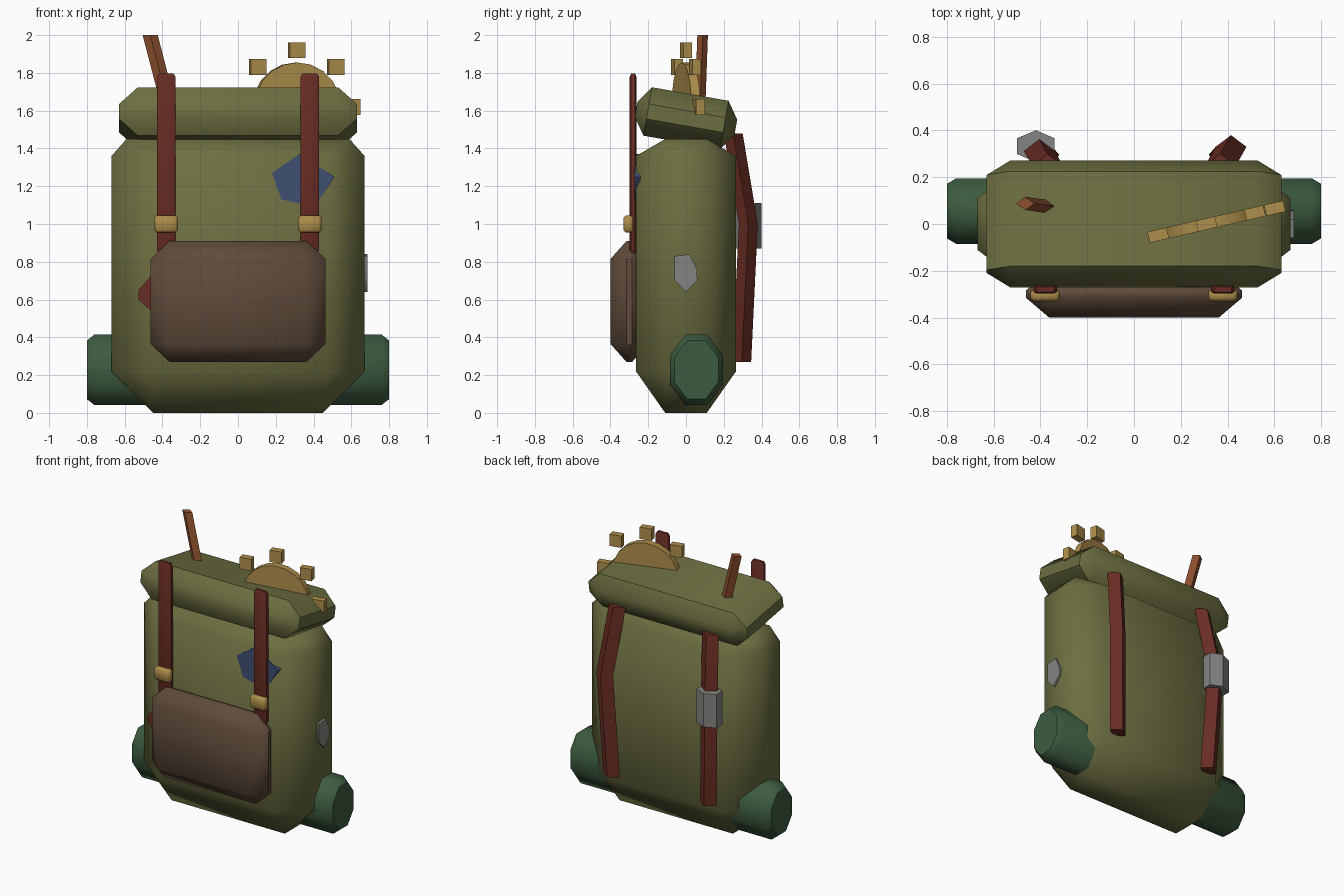
import bpy, bmesh
from math import radians, cos, sin, pi
from mathutils import Vector, Matrix
from itertools import product

cube = bpy.data.objects.get("Cube")
if cube:
    bpy.data.objects.remove(cube, do_unlink=True)


def material(name, rgb):
    m = bpy.data.materials.new(name)
    m.use_nodes = True
    m.diffuse_color = (*rgb, 1)
    bsdf = next(n for n in m.node_tree.nodes if n.type == 'BSDF_PRINCIPLED')
    bsdf.inputs["Base Color"].default_value = (*rgb, 1)
    return m


OLIVE = material("olive canvas", (0.15, 0.155, 0.052))
GREEN = material("green blanket", (0.046, 0.105, 0.05))
BROWN = material("brown leather", (0.115, 0.07, 0.043))
RED = material("red leather", (0.14, 0.026, 0.017))
WOOD = material("orange wood", (0.27, 0.08, 0.028))
GOLD = material("brass", (0.42, 0.27, 0.07))
BLUE = material("blue cloth", (0.05, 0.08, 0.17))
GREY = material("grey metal", (0.23, 0.23, 0.22))


def finish(name, bm, mat, matrix=Matrix()):
    bmesh.ops.recalc_face_normals(bm, faces=bm.faces)
    mesh = bpy.data.meshes.new(name)
    bm.to_mesh(mesh)
    bm.free()
    mesh.materials.append(mat)
    mesh.transform(matrix)
    ob = bpy.data.objects.new(name, mesh)
    bpy.context.collection.objects.link(ob)
    bpy.ops.object.select_all(action='DESELECT')
    ob.select_set(True)
    bpy.context.view_layer.objects.active = ob
    bpy.ops.object.shade_smooth_by_angle(angle=radians(46))
    return ob


def hull(name, points, mat, matrix=Matrix()):
    """Convex solid around the given points."""
    bm = bmesh.new()
    for p in points:
        bm.verts.new(p)
    bmesh.ops.convex_hull(bm, input=bm.verts[:])
    bmesh.ops.dissolve_limit(bm, angle_limit=radians(1), verts=bm.verts[:], edges=bm.edges[:])
    return finish(name, bm, mat, matrix)


def chamfer_box(name, centre, half, inset, mat, turn=Matrix()):
    """Box with every edge and corner cut flat."""
    pts = []
    for axis in range(3):
        for signs in product((-1, 1), repeat=3):
            pts.append([s * (h if i == axis else h - c)
                        for i, (s, h, c) in enumerate(zip(signs, half, inset))])
    return hull(name, pts, mat, Matrix.Translation(centre) @ turn)


def tube(name, path, rx, ry, mat):
    """Diamond section swept through the path points."""
    bm = bmesh.new()
    rings = [[bm.verts.new(Vector(p) + Vector((rx * cos(a), ry * sin(a), 0)))
              for a in (0, pi / 2, pi, pi * 1.5)] for p in path]
    for r, s in zip(rings, rings[1:]):
        for i in range(4):
            j = (i + 1) % 4
            bm.faces.new((r[i], r[j], s[j], s[i]))
    bm.faces.new(rings[0])
    bm.faces.new(rings[-1])
    return finish(name, bm, mat)


# Main bag: rectangle, octagon, octagon, rectangle stacked upward
points = []
for sx, sy in product((-1, 1), repeat=2):
    points += [(sx * 0.45, sy * 0.11, 0), (sx * 0.59, sy * 0.11, 1.45)]
    for z in (0.22, 1.36):
        points += [(sx * 0.47, sy * 0.265, z), (sx * 0.67, sy * 0.11, z)]
hull("bag_body", points, OLIVE)

# Tilted top flap
chamfer_box("top_flap", (-0.01, 1.0 * 0, 1.56), (0.63, 0.268, 0.13), (0.1, 0.062, 0.09),
            OLIVE, Matrix.Rotation(radians(-10), 4, 'X')).location.x = 0.01

# Front pouch
chamfer_box("front_pouch", (0, -0.3, 0.59), (0.463, 0.1, 0.32), (0.1, 0.085, 0.095), BROWN)

# Bedroll
octagon = [(cos(a), sin(a)) for a in (pi / 8 + i * pi / 4 for i in range(8))]
points = []
for x, k in ((0.8, 0.83), (0.76, 1)):
    for s in (-1, 1):
        points += [(s * x, 0.055 + 0.152 * k * c, 0.228 + 0.202 * k * d) for c, d in octagon]
hull("bedroll", points, GREEN)

# Straps and strap buckles on both sides
for side, s in (("left", 1), ("right", -1)):
    chamfer_box(side + "_front_strap", (s * 0.38, -0.28, 1.32), (0.05, 0.018, 0.478),
                (0.012, 0.008, 0.02), RED)
    chamfer_box(side + "_strap_buckle", (s * 0.38, -0.305, 1.0), (0.062, 0.026, 0.046),
                (0.014, 0.012, 0.014), GOLD)
    tube(side + "_shoulder_strap",
         [(s * 0.37, 0.25, 1.48), (s * 0.415, 0.33, 1.0), (s * 0.385, 0.295, 0.27)],
         0.066, 0.05, RED)

# Hexagonal clasp on the right shoulder strap
hexagon = [(cos(a), sin(a)) for a in (pi / 6 + i * pi / 3 for i in range(6))]
hull("shoulder_clasp", [(-0.42 + 0.092 * c, 0.333 + 0.068 * d, z)
                        for c, d in hexagon for z in (0.87, 1.11)], GREY)

# Sewn patches
blue = [(0.18, 1.27), (0.325, 1.37), (0.51, 1.25), (0.44, 1.14), (0.36, 1.1), (0.23, 1.13)]
hull("blue_patch", [(x, y, z) for x, z in blue for y in (-0.272, -0.24)], BLUE)
red = [(-0.527, 0.65), (-0.44, 0.75), (-0.3, 0.7), (-0.3, 0.55), (-0.43, 0.51), (-0.527, 0.6)]
hull("red_patch", [(x, y, z) for x, z in red for y in (-0.272, -0.24)], RED)
grey = [(-0.06, 0.83), (0.02, 0.84), (0.058, 0.76), (0.06, 0.7), (0, 0.64), (-0.06, 0.7)]
hull("side_patch", [(x, y, z) for y, z in grey for x in (0.65, 0.685)], GREY)

# Brass cog tucked under the flap
cog = Matrix.Translation((0.31, 0, 1.62)) @ Matrix.Rotation(radians(13), 4, 'Z')
ring = [2 * pi * i / 20 for i in range(20)]
hull("cog_disc", [(0.235 * cos(a), y, 0.235 * sin(a))
                  for a in ring for y in (-0.024, 0.024)], GOLD, cog)
for i in range(5):
    a = i * pi / 4
    hull(f"cog_tooth_{i + 1}", [(0.3 * cos(a) + x, y, 0.3 * sin(a) + z) for x, y, z in
                                product((-0.042, 0.042), (-0.024, 0.024), (-0.042, 0.042))],
         GOLD, cog)

# Wooden stick
tube("stick", [(-0.335, 0.07, 1.5), (-0.465, 0.088, 2.0)], 0.04, 0.028, WOOD)
